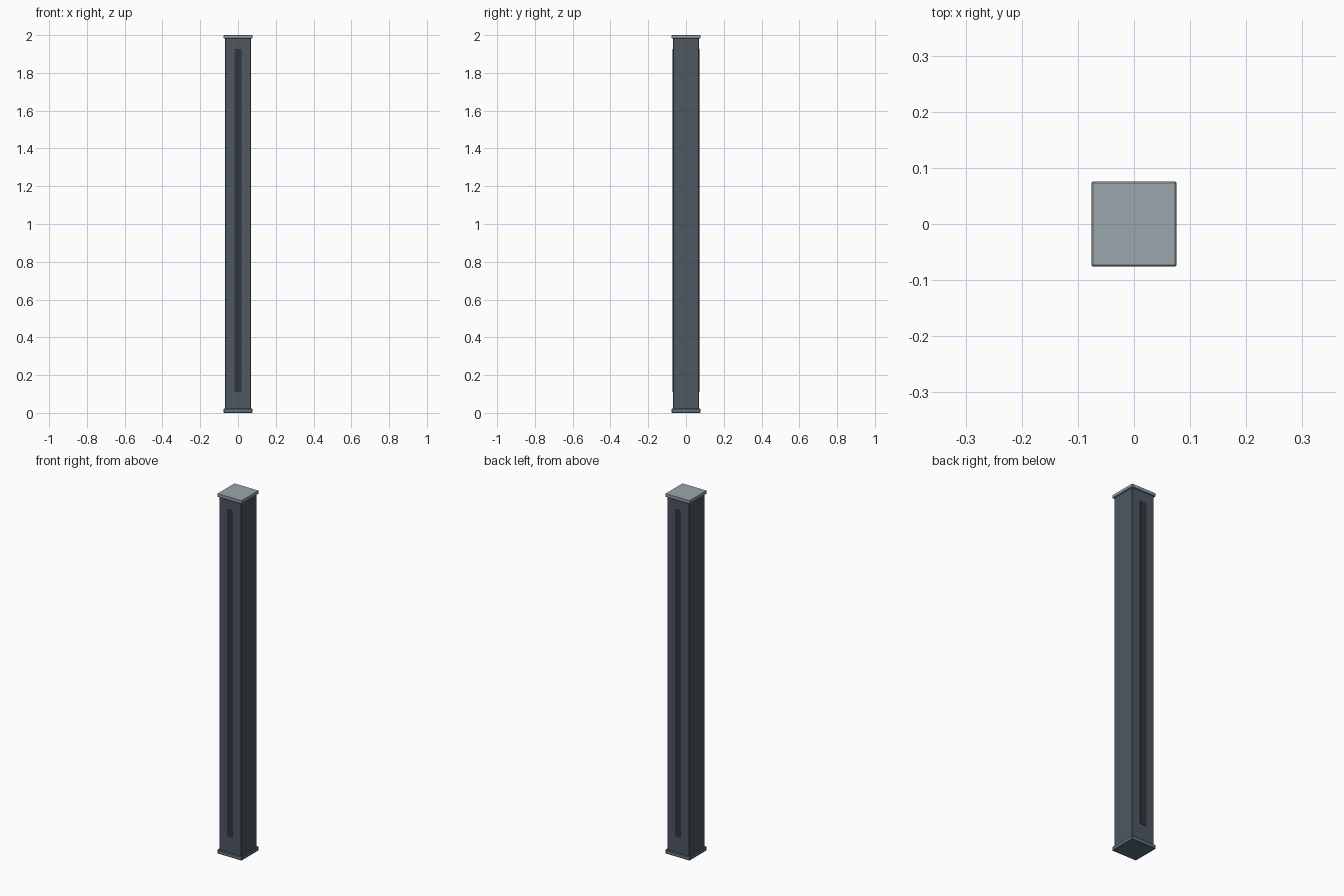
import bpy

if "Cube" in bpy.data.objects:
    bpy.data.objects.remove(bpy.data.objects["Cube"])


def material(name, rgb):
    m = bpy.data.materials.new(name)
    m.diffuse_color = (*rgb, 1)
    m.use_nodes = True
    m.node_tree.nodes["Principled BSDF"].inputs["Base Color"].default_value = m.diffuse_color
    return m


def box(name, size, center, mat, bevel=0.0):
    bpy.ops.mesh.primitive_cube_add(size=1, location=center)
    ob = bpy.context.object
    ob.name = name
    ob.scale = size
    bpy.ops.object.transform_apply(location=False, rotation=False, scale=True)
    ob.data.materials.append(mat)
    if bevel:
        mod = ob.modifiers.new("edge_bevel", 'BEVEL')
        mod.width = bevel
        mod.segments = 1
    return ob


post_mat = material("post_slate", (0.075, 0.095, 0.12))
strip_mat = material("strip_dark", (0.03, 0.036, 0.042))
cap_mat = material("cap_grey", (0.33, 0.38, 0.41))
base_mat = material("base_teal", (0.10, 0.16, 0.18))

# Square shaft between the two end plates
box("post", (0.137, 0.137, 1.968), (0, 0, 1.0), post_mat, 0.002)

# End plates
box("base_plate", (0.151, 0.151, 0.022), (0, 0, 0.011), base_mat, 0.002)
box("top_cap", (0.151, 0.151, 0.018), (0, 0, 1.991), cap_mat, 0.002)

# Raised dark strips on front and back faces
for name, side in (("front_strip", -1), ("back_strip", 1)):
    box(name, (0.037, 0.008, 1.815), (0, side * 0.0675, 1.018), strip_mat)
